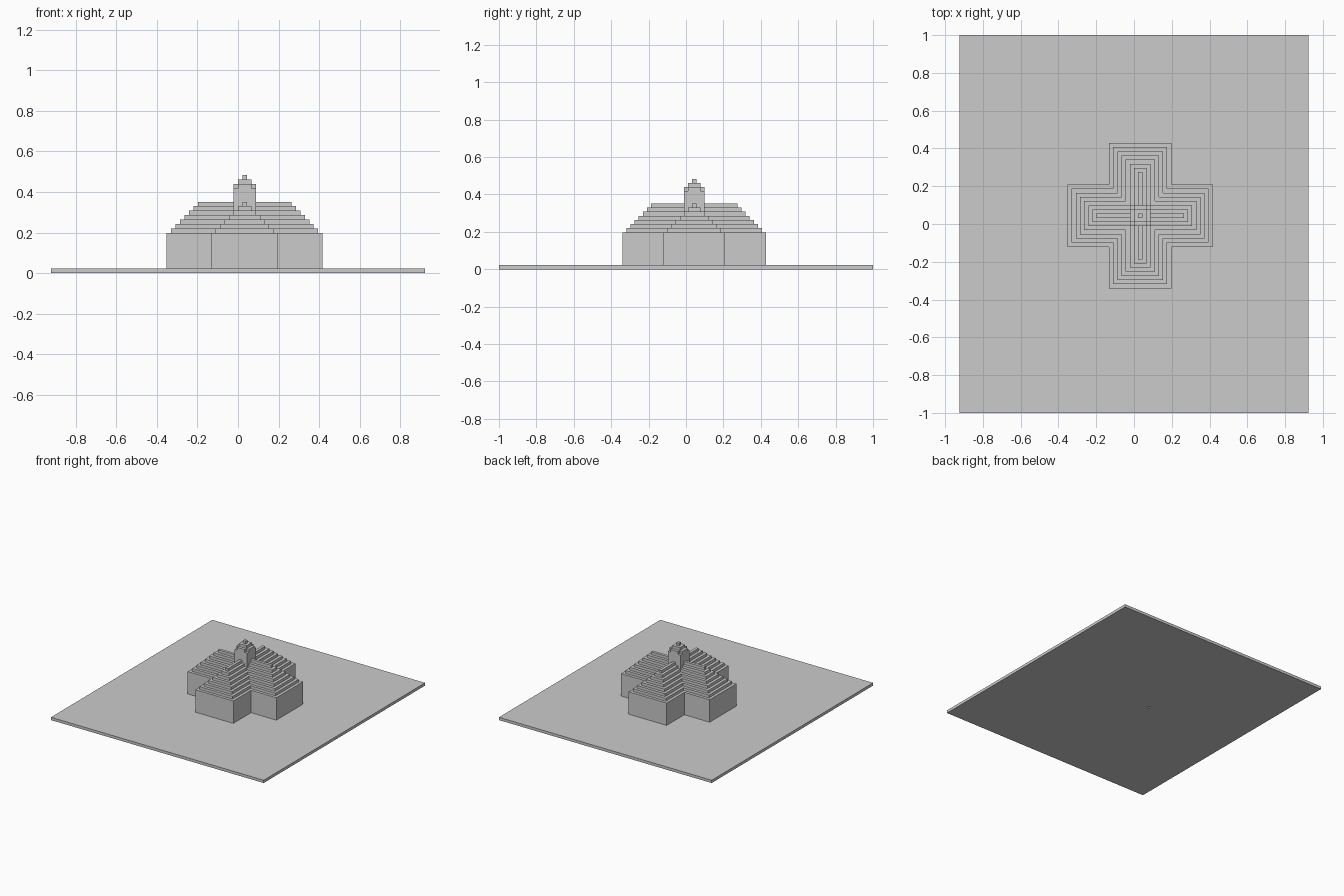
import bpy, bmesh

if "Cube" in bpy.data.objects:
    bpy.data.objects.remove(bpy.data.objects["Cube"])

U = 2 / 91                 # one block
CX, CY = 1.5, 2.0          # centre of the building, in blocks


def prism(bm, pts, z0, z1):
    """Extrude a flat outline (in blocks) from z0 to z1."""
    low = [bm.verts.new((x * U, y * U, z0 * U)) for x, y in pts]
    high = [bm.verts.new((x * U, y * U, z1 * U)) for x, y in pts]
    bm.faces.new(low[::-1])
    bm.faces.new(high)
    n = len(pts)
    for i in range(n):
        j = (i + 1) % n
        bm.faces.new((low[i], low[j], high[j], high[i]))


def rect(x0, x1, y0, y1):
    return [(x0, y0), (x1, y0), (x1, y1), (x0, y1)]


def square(h):
    return rect(CX - h, CX + h, CY - h, CY + h)


def cross(a, b):
    """Cross outline: arm half-length a, arm half-width b."""
    quarter = [(a, -b), (a, b), (b, b)]
    pts = []
    for _ in range(4):
        pts += quarter
        quarter = [(-y, x) for x, y in quarter]
    return [(CX + x, CY + y) for x, y in pts]


def build(name, layers):
    bm = bmesh.new()
    for pts, z0, z1 in layers:
        prism(bm, pts, z0, z1)
    me = bpy.data.meshes.new(name)
    bm.to_mesh(me)
    bm.free()
    ob = bpy.data.objects.new(name, me)
    bpy.context.collection.objects.link(ob)
    return ob


# Ground plate with a one-block hole visible from underneath
plate = build("ground_plate", [(rect(-42, 42, -45.5, 45.5), 0, 1)])
cutter = build("hole_cutter", [(rect(-7, -6, -0.5, 0.5), -1, 2)])
cutter.hide_render = True
mod = plate.modifiers.new("hole", 'BOOLEAN')
mod.operation = 'DIFFERENCE'
mod.solver = 'EXACT'
mod.object = cutter
bpy.context.view_layer.objects.active = plate
bpy.ops.object.modifier_apply(modifier=mod.name)
bpy.data.objects.remove(cutter)

# Cross-shaped walls
build("walls", [(cross(17.5, 7.5), 1, 9)])

# Stepped roof, each layer one block smaller all round
build("stepped_roof", [(cross(17.5 - i, 7.5 - i), 8 + i, 9 + i) for i in range(1, 8)])

# Central tower with a stepped cap
build("tower", [(square(2.5), 9, 19), (cross(2.5, 1.5), 19, 20)])
build("tower_cap", [(square(1.5), 20, 21), (square(0.5), 21, 22)])
